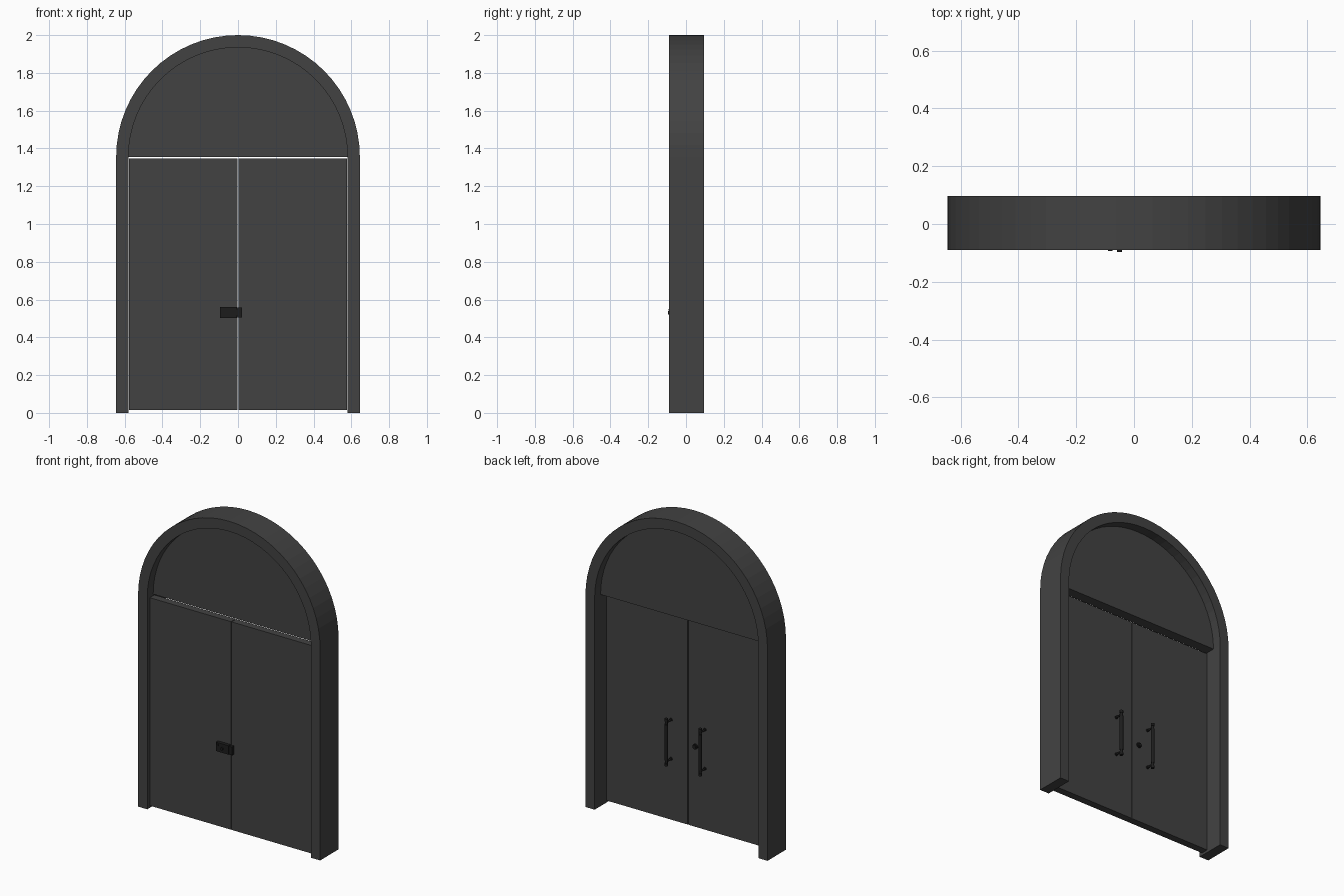
import bpy, bmesh, math
from mathutils import Matrix

if "Cube" in bpy.data.objects:
    bpy.data.objects.remove(bpy.data.objects["Cube"])

SPRING, R_OUT, R_IN, SEG = 1.355, 0.645, 0.58, 32


def material(name, v):
    m = bpy.data.materials.new(name)
    m.diffuse_color = (v, v, v, 1)
    m.use_nodes = True
    m.node_tree.nodes["Principled BSDF"].inputs["Base Color"].default_value = m.diffuse_color
    return m


PAINT = material("dark_paint", 0.055)
METAL = material("black_metal", 0.012)


def finish(bm, name, mat, smooth=False):
    bmesh.ops.recalc_face_normals(bm, faces=bm.faces)
    me = bpy.data.meshes.new(name)
    bm.to_mesh(me)
    bm.free()
    ob = bpy.data.objects.new(name, me)
    bpy.context.collection.objects.link(ob)
    me.materials.append(mat)
    if smooth:
        bpy.ops.object.select_all(action='DESELECT')
        ob.select_set(True)
        bpy.context.view_layer.objects.active = ob
        bpy.ops.object.shade_smooth_by_angle(angle=math.radians(40))
    return ob


def add_box(bm, x0, x1, y0, y1, z0, z1):
    m = Matrix.Translation(((x0 + x1) / 2, (y0 + y1) / 2, (z0 + z1) / 2))
    m = m @ Matrix.Diagonal((x1 - x0, y1 - y0, z1 - z0, 1))
    bmesh.ops.create_cube(bm, size=1, matrix=m)


def add_cyl(bm, centre, r, length, axis='Z', seg=20):
    m = Matrix.Translation(centre)
    if axis == 'Y':
        m = m @ Matrix.Rotation(math.pi / 2, 4, 'X')
    bmesh.ops.create_cone(bm, cap_ends=True, segments=seg, radius1=r,
                          radius2=r, depth=length, matrix=m)


def arc(r):
    return [(r * math.cos(math.pi * i / SEG), SPRING + r * math.sin(math.pi * i / SEG))
            for i in range(SEG + 1)]


def extrude_y(bm, y0, y1):
    res = bmesh.ops.extrude_face_region(bm, geom=bm.faces[:])
    verts = [g for g in res['geom'] if isinstance(g, bmesh.types.BMVert)]
    bmesh.ops.translate(bm, verts=verts, vec=(0, y1 - y0, 0))


# Arched frame: a strip of quads between inner and outer outlines, extruded
def outline(r):
    return [(r, 0)] + arc(r) + [(-r, 0)]


bm = bmesh.new()
rows = [[bm.verts.new((x, -0.09, z)) for x, z in outline(r)] for r in (R_OUT, R_IN)]
for i in range(SEG + 2):
    bm.faces.new((rows[0][i], rows[0][i + 1], rows[1][i + 1], rows[1][i]))
extrude_y(bm, -0.09, 0.0965)
finish(bm, "arched_frame", PAINT)

# Half-round panel above the doors
bm = bmesh.new()
bm.faces.new([bm.verts.new((x, -0.03, z)) for x, z in arc(R_IN)])
extrude_y(bm, -0.03, 0.036)
finish(bm, "arch_panel", PAINT)

# Pair of doors, each with a pull handle on the back
FRONT, BACK, MID = -0.067, -0.02, 0.53
for side, label in ((-1, "left"), (1, "right")):
    bm = bmesh.new()
    x0, x1 = sorted((side * 0.002, side * 0.578))
    add_box(bm, x0, x1, FRONT, BACK, 0.015, 1.347)
    finish(bm, label + "_door", PAINT)

    bm = bmesh.new()
    x, y = side * 0.12, 0.028
    add_cyl(bm, (x, y, MID), 0.0085, 0.29)
    add_cyl(bm, (x, y, MID), 0.011, 0.23)
    for s in (-1, 1):
        add_cyl(bm, (x, y, MID + s * 0.143), 0.011, 0.016)
        add_cyl(bm, (x, (y + BACK) / 2, MID + s * 0.125), 0.006, y - BACK, 'Y')
        add_cyl(bm, (x, BACK + 0.003, MID + s * 0.125), 0.010, 0.006, 'Y')
    finish(bm, label + "_pull_handle", METAL, True)

# Surface lock on the front: case, keeper, snib and key knob
bm = bmesh.new()
add_box(bm, -0.095, -0.004, -0.089, FRONT, 0.503, 0.560)
finish(bm, "lock_case", METAL)
bm = bmesh.new()
add_box(bm, -0.002, 0.02, -0.089, FRONT, 0.505, 0.558)
add_box(bm, -0.010, 0.006, -0.084, -0.072, 0.515, 0.548)
finish(bm, "lock_keeper", METAL)
bm = bmesh.new()
add_box(bm, -0.090, -0.075, -0.093, -0.088, 0.543, 0.551)
finish(bm, "lock_snib", METAL)
bm = bmesh.new()
add_cyl(bm, (-0.05, -0.092, MID), 0.009, 0.009, 'Y')
finish(bm, "lock_knob", METAL, True)

# Key cylinder on the back
bm = bmesh.new()
add_cyl(bm, (-0.053, BACK + 0.004, MID), 0.017, 0.008, 'Y', 24)
add_cyl(bm, (-0.053, BACK + 0.007, MID), 0.011, 0.014, 'Y', 24)
finish(bm, "key_cylinder", METAL, True)
